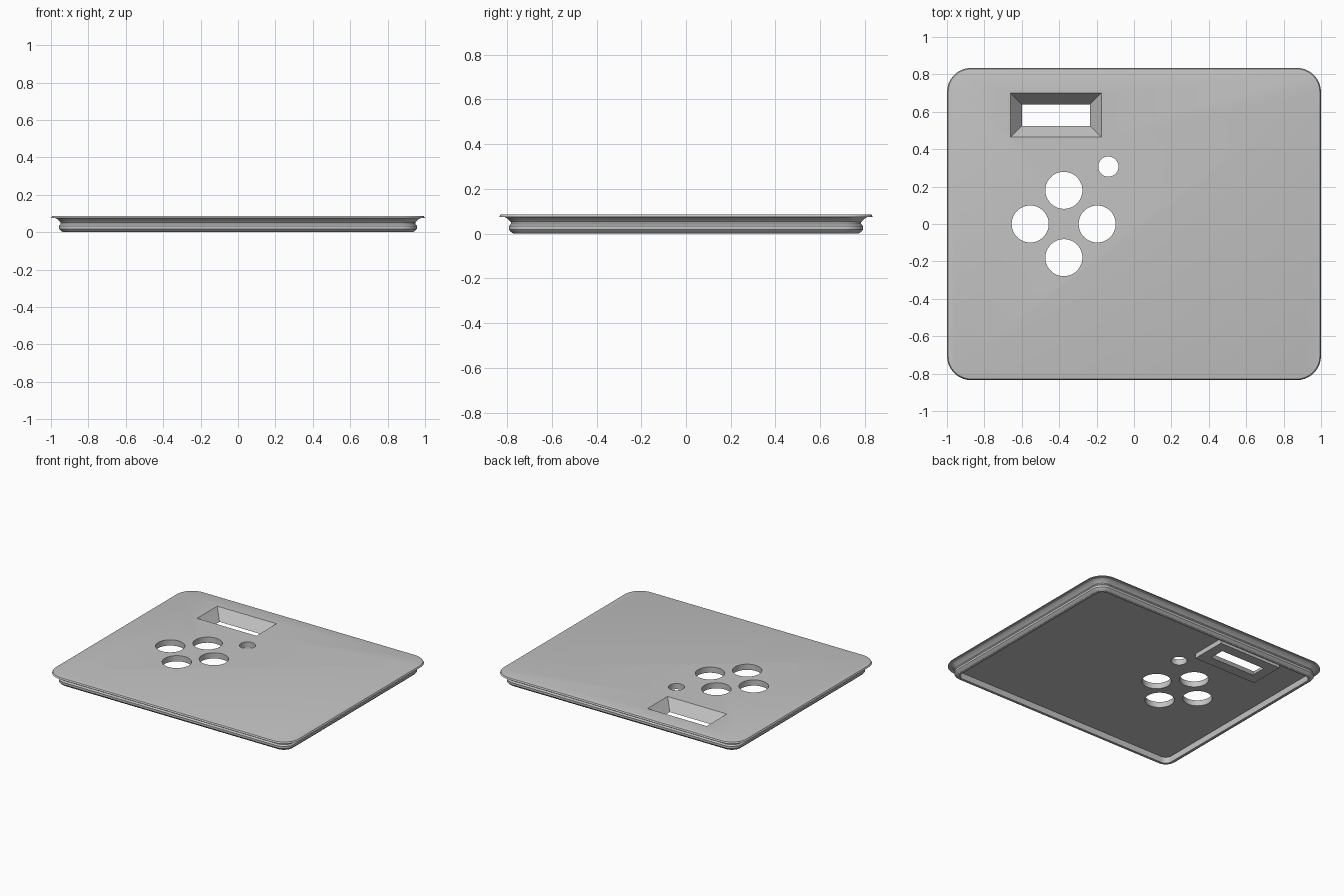
import bpy, bmesh, math

if "Cube" in bpy.data.objects:
    bpy.data.objects.remove(bpy.data.objects["Cube"])

grey = bpy.data.materials.new("plain_grey")
grey.diffuse_color = (0.55, 0.55, 0.55, 1)
grey.use_nodes = True
grey.node_tree.nodes["Principled BSDF"].inputs["Base Color"].default_value = grey.diffuse_color


def make_object(name, bm):
    bmesh.ops.recalc_face_normals(bm, faces=bm.faces)
    mesh = bpy.data.meshes.new(name)
    bm.to_mesh(mesh)
    bm.free()
    mesh.materials.append(grey)
    obj = bpy.data.objects.new(name, mesh)
    bpy.context.collection.objects.link(obj)
    return obj


def loft(name, loops):
    """Skin closed loops of equal length and cap both ends."""
    bm = bmesh.new()
    rings = [[bm.verts.new(p) for p in loop] for loop in loops]
    n = len(rings[0])
    for a, b in zip(rings, rings[1:]):
        for i in range(n):
            j = (i + 1) % n
            bm.faces.new((a[i], a[j], b[j], b[i]))
    bm.faces.new(rings[0])
    bm.faces.new(rings[-1])
    return make_object(name, bm)


def rounded_rect(inset, z, steps=9):
    hx, hy = 1.0 - inset, 0.835 - inset
    r = max(0.13 - inset, 0.03)
    pts = []
    for k, (sx, sy) in enumerate(((1, 1), (-1, 1), (-1, -1), (1, -1))):
        for i in range(steps + 1):
            a = math.pi / 2 * (k + i / steps)
            pts.append((sx * (hx - r) + r * math.cos(a),
                        sy * (hy - r) + r * math.sin(a), z))
    return pts


def rect(x0, x1, y0, y1, z, grow=0.0):
    return [(x0 - grow, y0 - grow, z), (x1 + grow, y0 - grow, z),
            (x1 + grow, y1 + grow, z), (x0 - grow, y1 + grow, z)]


def circle(x, y, r, z, n=48):
    return [(x + r * math.cos(2 * math.pi * i / n),
             y + r * math.sin(2 * math.pi * i / n), z) for i in range(n)]


def apply_boolean(target, tool, operation):
    mod = target.modifiers.new("boolean", 'BOOLEAN')
    mod.operation = operation
    mod.solver = 'EXACT'
    mod.object = tool
    bpy.context.view_layer.objects.active = target
    bpy.ops.object.modifier_apply(modifier=mod.name)
    bpy.data.objects.remove(tool)


# Panel: top, overhanging lip, snap rim with a shallow groove, inner floor
profile = [(0.014, 0.087), (0.006, 0.085), (0.0, 0.075),
           (0.024, 0.075), (0.036, 0.068), (0.046, 0.058), (0.052, 0.052),
           (0.052, 0.044), (0.044, 0.034), (0.044, 0.018),
           (0.052, 0.008), (0.064, 0.0), (0.082, 0.0), (0.082, 0.045)]
panel = loft("panel", [rounded_rect(i, z) for i, z in profile])

# Raised frame under the display window
window = (-0.66, -0.175, 0.465, 0.70)
frame = loft("window_frame", [rect(*window, 0.06, 0.015),
                              rect(*window, 0.01, 0.015)])
apply_boolean(panel, frame, 'UNION')

# Tapered display opening
slope = 0.06 / 0.077
funnel = loft("window_cutter", [rect(*window, 0.107, 0.02 * slope),
                                rect(*window, -0.002, -0.089 * slope)])
apply_boolean(panel, funnel, 'DIFFERENCE')

# Four button holes and a small indicator hole
holes = [(-0.375, 0.18, 0.099), (-0.375, -0.18, 0.099),
         (-0.555, 0.0, 0.099), (-0.197, 0.0, 0.099), (-0.137, 0.307, 0.054)]
for x, y, r in holes:
    cutter = loft("hole_cutter", [circle(x, y, r, 0.12), circle(x, y, r, 0.01)])
    apply_boolean(panel, cutter, 'DIFFERENCE')

bpy.ops.object.select_all(action='DESELECT')
panel.select_set(True)
bpy.context.view_layer.objects.active = panel
bpy.ops.object.shade_smooth_by_angle(angle=math.radians(25))
